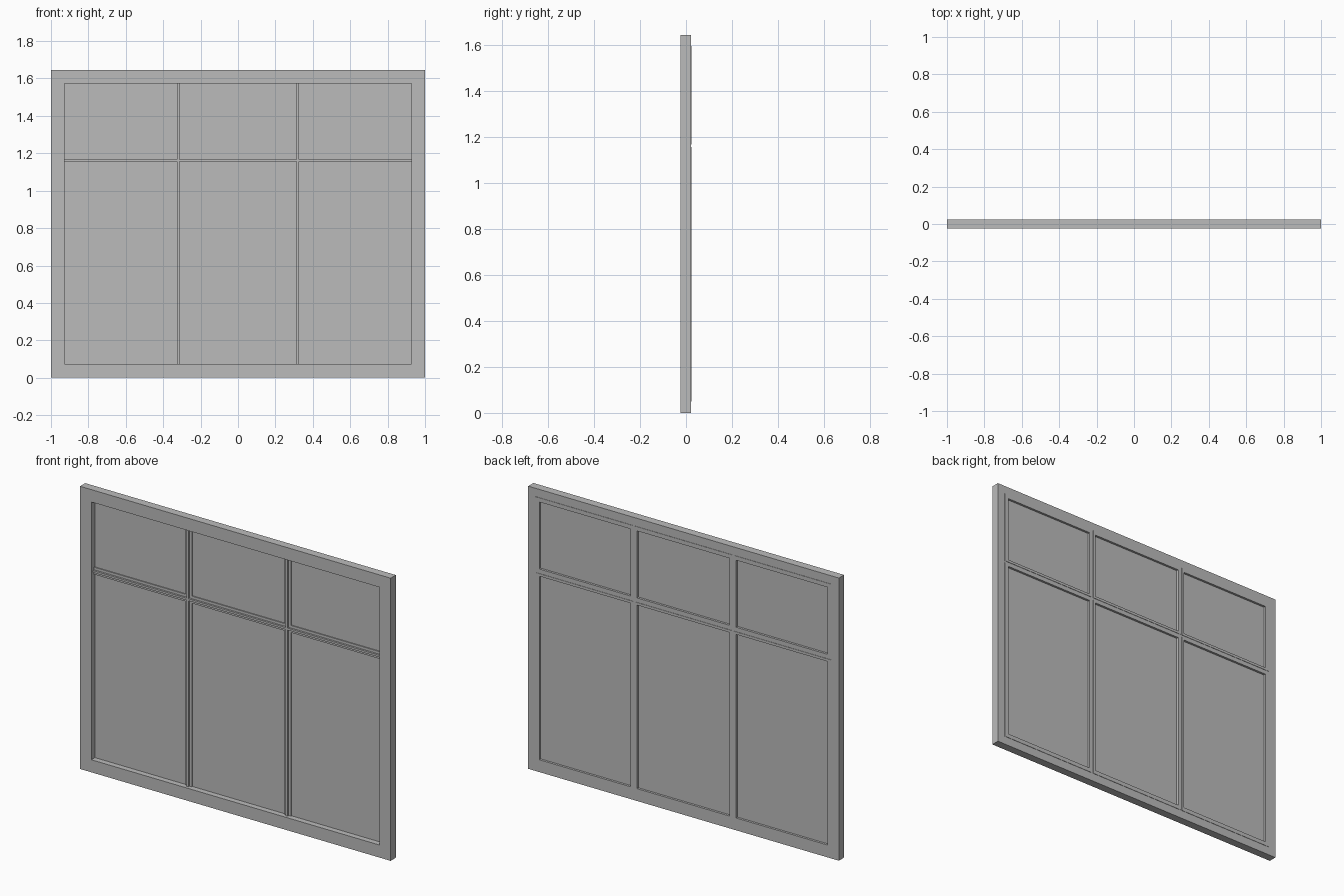
import bpy
import bmesh

cube = bpy.data.objects.get("Cube")
if cube:
    bpy.data.objects.remove(cube, do_unlink=True)

grey = bpy.data.materials.new("plain_grey")
grey.use_nodes = True
colour = (0.5, 0.5, 0.5, 1)
grey.diffuse_color = colour
grey.node_tree.nodes["Principled BSDF"].inputs["Base Color"].default_value = colour

HEIGHT = 1.645
OPEN_X, OPEN_LOW, OPEN_HIGH = 0.927, 0.073, 1.573
MULLION_X, TRANSOM_Z = 0.319, 1.162
BAR, LIP = 0.006, 0.021          # half widths of bar and its flange
BACK = 0.0228                    # rear plane of the frame


def make_object(name, bm):
    bmesh.ops.recalc_face_normals(bm, faces=bm.faces)
    mesh = bpy.data.meshes.new(name)
    bm.to_mesh(mesh)
    bm.free()
    mesh.materials.append(grey)
    obj = bpy.data.objects.new(name, mesh)
    bpy.context.collection.objects.link(obj)
    return obj


def box(name, x0, x1, y0, y1, z0, z1):
    bm = bmesh.new()
    bmesh.ops.create_cube(bm, size=1)
    for v in bm.verts:
        v.co = (x1 if v.co.x > 0 else x0,
                y1 if v.co.y > 0 else y0,
                z1 if v.co.z > 0 else z0)
    return make_object(name, bm)


def ring(name, outer, inner, y0, y1):
    """Rectangular frame; outer and inner are (x0, x1, z0, z1)."""
    bm = bmesh.new()
    loops = []
    for (x0, x1, z0, z1), y in ((outer, y0), (inner, y0), (inner, y1), (outer, y1)):
        loops.append([bm.verts.new((x, y, z))
                      for x, z in ((x0, z0), (x1, z0), (x1, z1), (x0, z1))])
    for a, b in zip(loops, loops[1:] + loops[:1]):
        for i in range(4):
            j = (i + 1) % 4
            bm.faces.new((a[i], a[j], b[j], b[i]))
    return make_object(name, bm)


# Outer frame
ring("outer_frame", (-1, 1, 0, HEIGHT),
     (-OPEN_X, OPEN_X, OPEN_LOW, OPEN_HIGH), -0.025, BACK)

# Mullions and transom: slim bar with a wider flange behind it
for name, half, front in (("bar", BAR, -0.009), ("flange", LIP, 0.002)):
    for side, x in (("right", -MULLION_X), ("left", MULLION_X)):
        box(f"{side}_mullion_{name}", x - half, x + half, front, BACK,
            OPEN_LOW, OPEN_HIGH)
    box(f"transom_{name}", -OPEN_X, OPEN_X, front, BACK,
        TRANSOM_Z - half, TRANSOM_Z + half)

# Six panes, each held by a bead standing slightly proud at the back
EDGE = 0.024
columns = (("right", -OPEN_X - EDGE, -MULLION_X - BAR, -OPEN_X, -MULLION_X - LIP),
           ("middle", -MULLION_X + BAR, MULLION_X - BAR,
            -MULLION_X + LIP, MULLION_X - LIP),
           ("left", MULLION_X + BAR, OPEN_X + EDGE, MULLION_X + LIP, OPEN_X))
rows = (("lower", OPEN_LOW - EDGE, TRANSOM_Z - BAR, OPEN_LOW, TRANSOM_Z - LIP),
        ("upper", TRANSOM_Z + BAR, OPEN_HIGH + EDGE, TRANSOM_Z + LIP, OPEN_HIGH))
for col, ox0, ox1, ix0, ix1 in columns:
    for row, oz0, oz1, iz0, iz1 in rows:
        ring(f"{row}_{col}_bead", (ox0, ox1, oz0, oz1),
             (ix0, ix1, iz0, iz1), 0.012, 0.025)
        box(f"{row}_{col}_pane", ix0, ix1, 0.008, 0.012, iz0, iz1)
